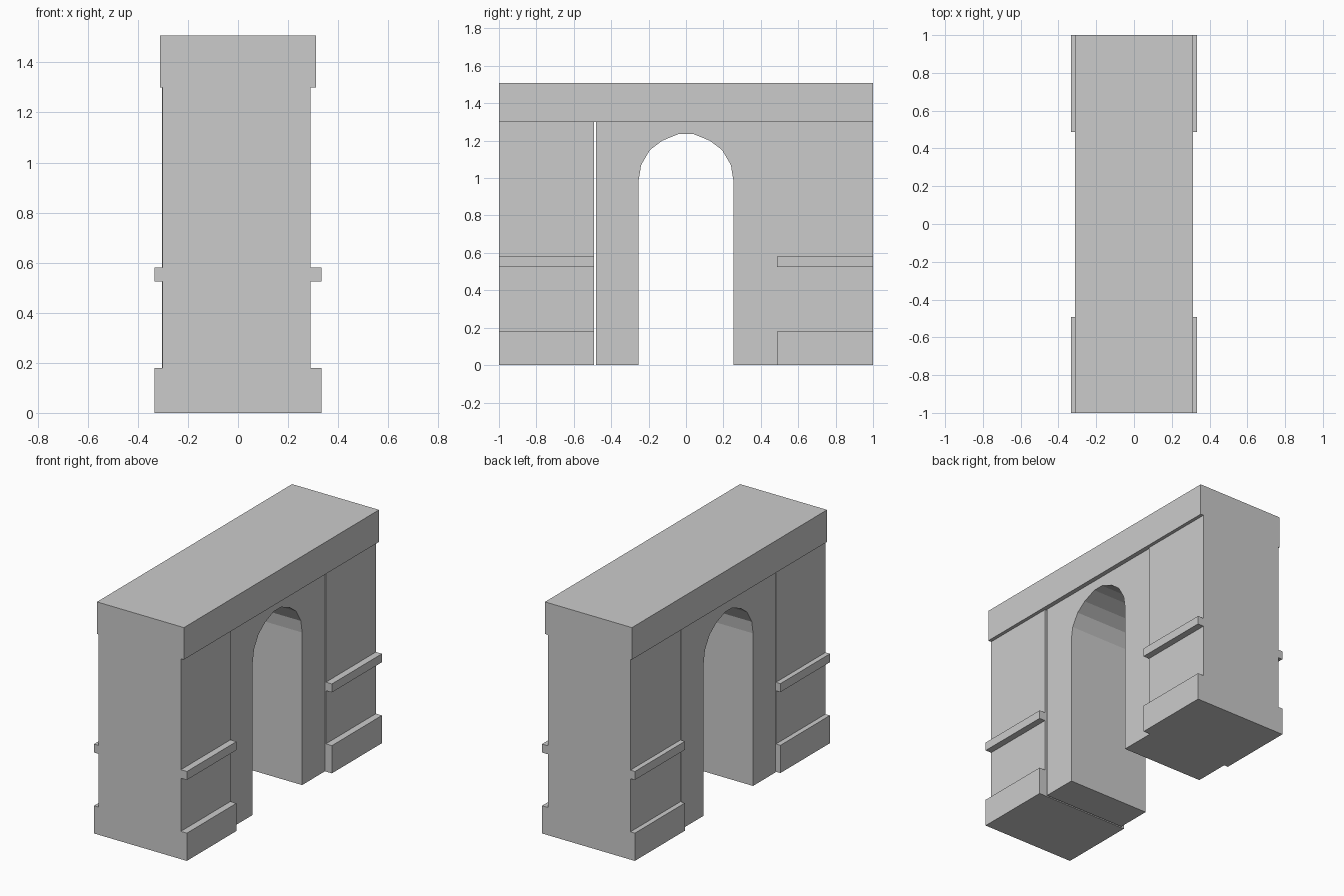
import bpy, bmesh
from mathutils import Vector

if "Cube" in bpy.data.objects:
    bpy.data.objects.remove(bpy.data.objects["Cube"])


def prism(name, outline, extrude):
    """Solid made by sweeping a planar outline along a vector."""
    bm = bmesh.new()
    face = bm.faces.new([bm.verts.new(p) for p in outline])
    res = bmesh.ops.extrude_face_region(bm, geom=[face])
    verts = [g for g in res["geom"] if isinstance(g, bmesh.types.BMVert)]
    bmesh.ops.translate(bm, verts=verts, vec=Vector(extrude))
    bmesh.ops.recalc_face_normals(bm, faces=bm.faces)
    mesh = bpy.data.meshes.new(name)
    bm.to_mesh(mesh)
    bm.free()
    obj = bpy.data.objects.new(name, mesh)
    bpy.context.collection.objects.link(obj)
    return obj


# Pier cross-section: plinth, moulding and top band on both sides
TOP, BAND = 1.508, 1.30
steps = [(0.333, 0), (0.333, 0.18), (None, 0.18), (None, 0.525),
         (0.333, 0.525), (0.333, 0.58), (None, 0.58), (None, BAND),
         (0.312, BAND), (0.312, TOP)]
right = [(0.29 if x is None else x, z) for x, z in steps]
left = [(-0.301 if x is None else -x, z) for x, z in reversed(steps)]

# Two piers at the ends
for name, y0, y1 in (("front_pier", -1, -0.492), ("back_pier", 0.487, 1)):
    prism(name, [(x, y0, z) for x, z in right + left], (0, y1 - y0, 0))

# Central wall with a faceted arch opening
X0, X1, Y0, Y1 = -0.304, 0.283, -0.482, 0.487
half_arch = [(0.253, 0), (0.253, 0.99), (0.24, 1.07), (0.193, 1.15),
             (0.127, 1.20), (0.036, 1.237)]
arch = half_arch + [(-y, z) for y, z in reversed(half_arch)]
wall = [(Y0, 0), (Y0, BAND), (Y1, BAND), (Y1, 0)] + arch
prism("arch_wall", [(X0, y, z) for y, z in wall], (X1 - X0, 0, 0))

# Top band over the arch, closing the span between the piers
band = [(-0.492, BAND), (-0.492, TOP), (0.487, TOP), (0.487, BAND)]
prism("arch_top_band", [(-0.312, y, z) for y, z in band], (0.624, 0, 0))
